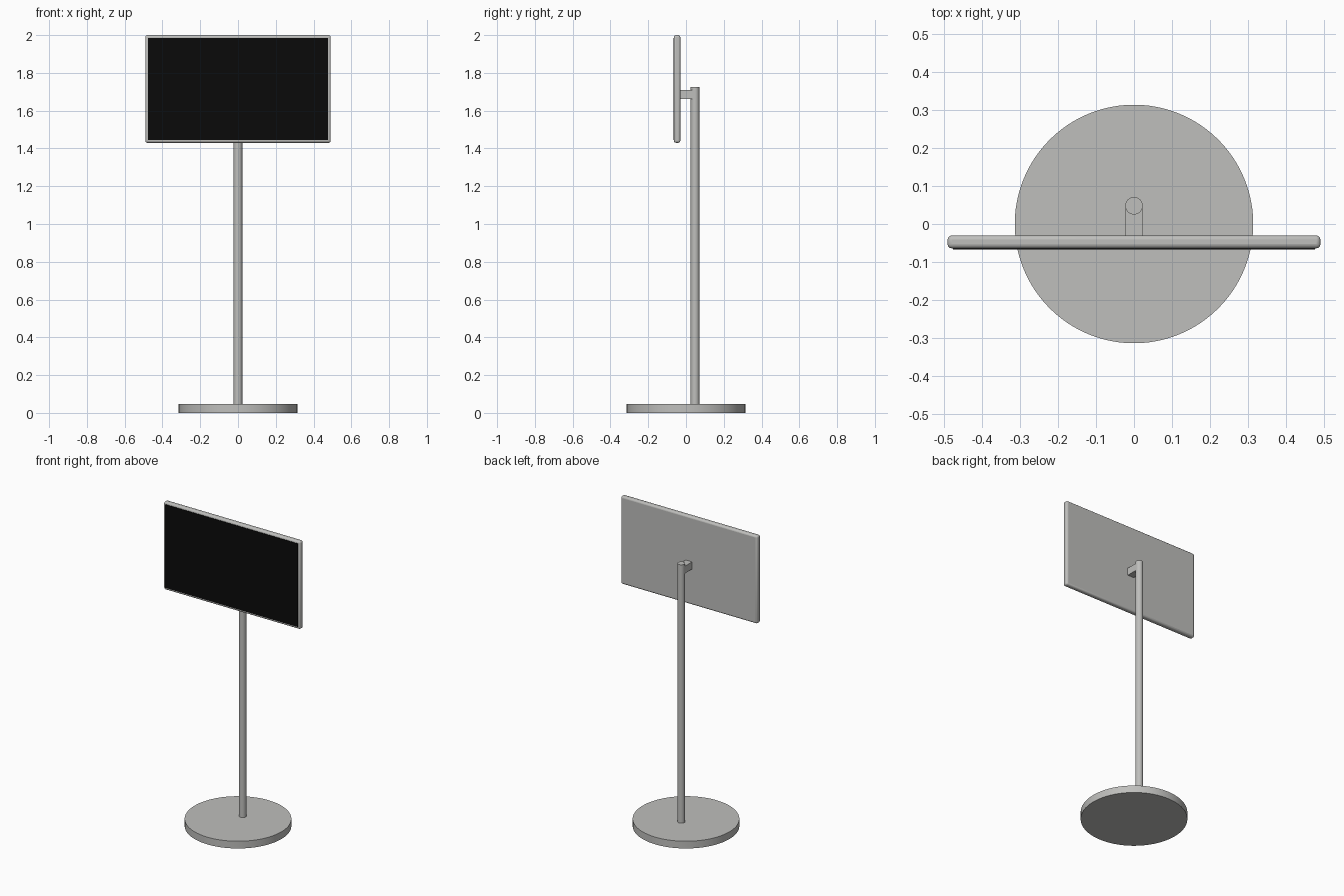
import bpy
import math

cube = bpy.data.objects.get("Cube")
if cube:
    bpy.data.objects.remove(cube, do_unlink=True)


def make_material(name, colour):
    mat = bpy.data.materials.new(name)
    mat.use_nodes = True
    mat.diffuse_color = colour
    mat.node_tree.nodes["Principled BSDF"].inputs["Base Color"].default_value = colour
    return mat


grey = make_material("warm grey", (0.52, 0.52, 0.505, 1))
black = make_material("screen black", (0.003, 0.003, 0.003, 1))


def finish(name, mat, bevel=0, segments=3):
    obj = bpy.context.object
    obj.name = name
    obj.data.materials.append(mat)
    bpy.ops.object.transform_apply(location=False, rotation=False, scale=True)
    if bevel:
        mod = obj.modifiers.new("rounded edges", 'BEVEL')
        mod.width = bevel
        mod.segments = segments
        mod.limit_method = 'ANGLE'
    bpy.ops.object.shade_smooth_by_angle(angle=math.radians(35))
    return obj


def box(name, mat, low, high, bevel=0):
    centre = [(a + b) / 2 for a, b in zip(low, high)]
    bpy.ops.mesh.primitive_cube_add(size=1, location=centre)
    bpy.context.object.scale = [b - a for a, b in zip(low, high)]
    return finish(name, mat, bevel)


def cylinder(name, mat, radius, bottom, top, y=0, sides=64):
    bpy.ops.mesh.primitive_cylinder_add(
        vertices=sides, radius=radius, depth=top - bottom,
        location=(0, y, (bottom + top) / 2))
    return finish(name, mat)


# Round floor base and the post standing behind its centre
cylinder("base", grey, 0.314, 0, 0.047, sides=96)
cylinder("post", grey, 0.023, 0.04, 1.725, y=0.048, sides=48)

# Short arm joining the post to the display
box("mount_arm", grey, (-0.023, -0.035, 1.663), (0.023, 0.048, 1.71))

# Display housing with rounded edges, and the thin screen plate on its front
box("display_housing", grey, (-0.491, -0.064, 1.43), (0.491, -0.03, 2.0), bevel=0.011)
box("screen", black, (-0.476, -0.067, 1.445), (0.476, -0.06, 1.986))
